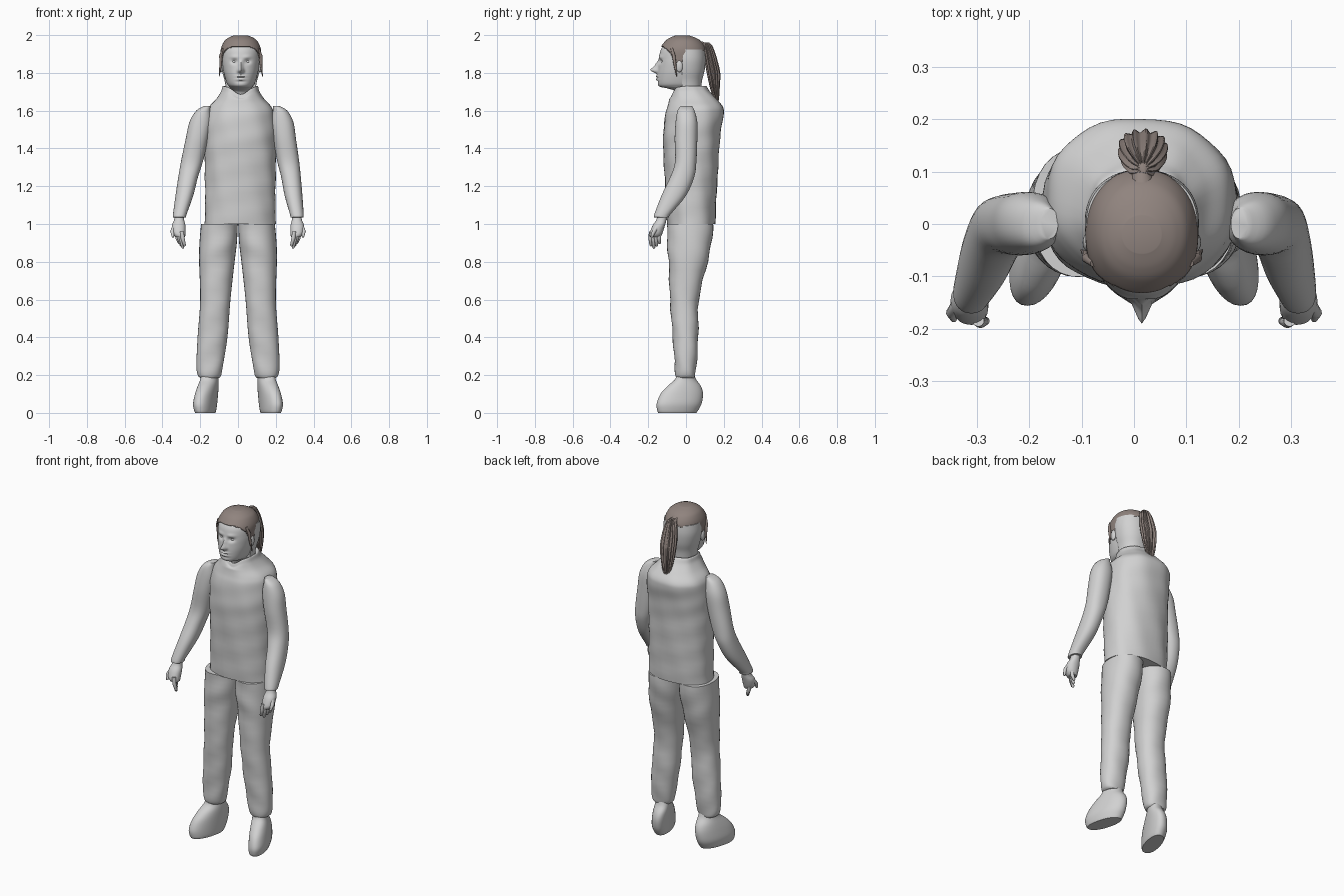
import bpy, bmesh, math
from mathutils import Vector

if "Cube" in bpy.data.objects:
    bpy.data.objects.remove(bpy.data.objects["Cube"])

MID = 0.015  # body axis


def material(name, rgb):
    m = bpy.data.materials.new(name)
    m.use_nodes = True
    m.diffuse_color = (*rgb, 1)
    bsdf = next(n for n in m.node_tree.nodes if n.type == 'BSDF_PRINCIPLED')
    bsdf.inputs["Base Color"].default_value = (*rgb, 1)
    bsdf.inputs["Roughness"].default_value = 0.8
    return m


GREY = material("plain grey", (0.64, 0.64, 0.64))
BROWN = material("hair brown", (0.28, 0.23, 0.21))


def finish(obj, mat, angle=0.9):
    obj.data.materials.append(mat)
    bpy.ops.object.select_all(action='DESELECT')
    obj.select_set(True)
    bpy.context.view_layer.objects.active = obj
    bpy.ops.object.shade_smooth_by_angle(angle=angle)
    return obj


def spline(rows, steps):
    """Catmull-Rom interpolation of section rows."""
    rows = [rows[0]] + list(rows) + [rows[-1]]
    out = []
    for a, b, c, d in zip(rows, rows[1:], rows[2:], rows[3:]):
        for i in range(steps):
            t = i / steps
            out.append([q + t * (r - p + t * (2 * p - 5 * q + 4 * r - s + t * (3 * (q - r) + s - p))) / 2
                        for p, q, r, s in zip(a, b, c, d)])
    return out + [list(rows[-1])]


def loft(name, rows, mat, n=32, steps=4, power=2.2, side=1, tweak=None, keep=None):
    """Skin over sections given as (z, centre x, half width, front y, back y)."""
    bm = bmesh.new()
    rings = []
    for z, cx, rx, yf, yb in spline(rows, steps):
        ring = []
        for i in range(n):
            a = 2 * math.pi * i / n
            c, s = math.cos(a), math.sin(a)
            x = cx + rx * math.copysign(abs(c) ** (2 / power), c)
            y = (yf + yb) / 2 + (yb - yf) / 2 * math.copysign(abs(s) ** (2 / power), s)
            p = Vector((x * side, y, z))
            ring.append(bm.verts.new(tweak(p, a) if tweak else p))
        rings.append(ring)
    for lo, hi in zip(rings, rings[1:]):
        for i in range(n):
            j = (i + 1) % n
            bm.faces.new((lo[i], lo[j], hi[j], hi[i]))
    bm.faces.new(rings[0])
    bm.faces.new(rings[-1])
    if keep:
        bad = [f for f in bm.faces if not keep(f.calc_center_median())]
        bmesh.ops.delete(bm, geom=bad, context='FACES')
    bmesh.ops.recalc_face_normals(bm, faces=bm.faces)
    me = bpy.data.meshes.new(name)
    bm.to_mesh(me)
    bm.free()
    obj = bpy.data.objects.new(name, me)
    bpy.context.collection.objects.link(obj)
    return finish(obj, mat)


def ball(name, loc, size, mat):
    bpy.ops.mesh.primitive_uv_sphere_add(segments=20, ring_count=12, location=loc)
    o = bpy.context.object
    o.name = name
    o.scale = size
    return finish(o, mat)


def tube(name, points, radii, mat):
    cu = bpy.data.curves.new(name, 'CURVE')
    cu.dimensions = '3D'
    cu.bevel_depth = 1
    cu.bevel_resolution = 3
    cu.use_fill_caps = True
    sp = cu.splines.new('POLY')
    sp.points.add(len(points) - 1)
    for p, co, r in zip(sp.points, points, radii):
        p.co = (*co, 1)
        p.radius = r
        
    o = bpy.data.objects.new(name, cu)
    bpy.context.collection.objects.link(o)
    bpy.ops.object.select_all(action='DESELECT')
    o.select_set(True)
    bpy.context.view_layer.objects.active = o
    bpy.ops.object.convert(target='MESH')
    return finish(bpy.context.object, mat)


def bump(u, v):
    return math.exp(-u * u - v * v)


# Jacket: soft wrinkles, neckline dipping at the front
def jacket_shape(p, a):
    w = 0.003 * math.sin(31 * p.z + 3 * a) * math.sin(17 * p.z - 5 * a)
    p.x += w * math.cos(a)
    p.y += w * math.sin(a)
    if p.z > 1.66 and p.y < 0:
        p.z -= 0.045 * bump((p.x - MID) / 0.05, 0) * min(1, (p.z - 1.66) / 0.05)
    return p


loft("jacket", [(z, MID - 0.003, *r) for z, *r in (
    (1, .188, -.1, .155), (1.2, .187, -.11, .165), (1.4, .187, -.12, .175),
    (1.5, .185, -.12, .187), (1.58, .18, -.11, .2), (1.62, .165, -.1, .197),
    (1.66, .128, -.09, .165), (1.7, .103, -.08, .125), (1.73, .092, -.07, .105),
    (1.72, .078, -.06, .088), (1.67, .06, -.04, .07))], GREY, n=48, steps=6,
    power=2.25, tweak=jacket_shape)


# Limbs, mirrored
def wrinkle(p, a):
    p.y += 0.003 * math.sin(38 * p.z + 2 * a)
    return p


def arm_shift(p, a):
    p.x += 0.02 * max(0, min(1, (p.z - 1) / 0.6))
    return p


def toe_out(p, a):
    p.x -= math.copysign(0.25, p.x) * p.y
    return p


for side, word in ((1, "left"), (-1, "right")):
    loft(word + "_trouser_leg", [
        (.185, .15, .05, -.048, .045), (.2, .151, .062, -.054, .05), (.25, .15, .07, -.06, .055),
        (.4, .135, .079, -.07, .065), (.6, .12, .08, -.085, .068), (.8, .112, .094, -.092, .115),
        (.9, .105, .099, -.1, .135), (1, .098, .097, -.1, .145)],
        GREY, side=side, tweak=wrinkle)
    loft(word + "_shoe", [
        (0, .162, .046, -.147, .055), (.015, .163, .051, -.153, .065), (.05, .165, .055, -.155, .083),
        (.1, .161, .053, -.135, .09), (.14, .156, .05, -.1, .08), (.175, .151, .046, -.06, .055),
        (.2, .15, .044, -.05, .045)], GREY, side=side, tweak=toe_out)
    loft(word + "_sleeve", [
        (1.035, .311, .034, -.168, -.088), (1.05, .31, .036, -.168, -.083), (1.15, .289, .047, -.13, 0),
        (1.25, .272, .052, -.083, .044), (1.33, .255, .058, -.058, .055), (1.45, .232, .06, -.06, .06),
        (1.54, .216, .059, -.055, .06), (1.6, .203, .038, -.045, .045), (1.625, .182, .017, -.028, .03)],
        GREY, side=side, tweak=arm_shift)
    # Hand
    loft(word + "_palm", [
        (.93, .305, .025, -.19, -.135), (.95, .312, .034, -.192, -.125), (.99, .314, .036, -.178, -.112),
        (1.02, .312, .027, -.158, -.104), (1.05, .31, .025, -.15, -.1)], GREY, n=20, side=side)
    for i, finger in enumerate(("index", "middle", "ring", "little")):
        x, y = .293 + .009 * i, -.185 + .015 * i
        drop = .07 - .012 * abs(i - 1)
        tube(f"{word}_{finger}_finger",
             [(side * (x + .004), y, .96), (side * x, y - .003, .925),
              (side * (x - .01), y, .945 - drop), (side * (x - .012), y, .94 - drop)],
             (.011, .011, .008, .003), GREY)
    tube(word + "_thumb", [(side * .335, -.15, .99), (side * .348, -.17, .96), (side * .344, -.182, .93)],
         (.012, .011, .006), GREY)


# Head with modelled face
def face_shape(p, a):
    if p.y < -0.06:
        d, z = p.x - MID, p.z
        e = abs(d)
        p.y -= .036 * bump(d / .012, (z - 1.815) / .015) + .016 * bump(d / .01, (z - 1.84) / .022)
        p.y -= .008 * bump((e - .012) / .007, (z - 1.81) / .009)
        p.y += .013 * bump((e - .034) / .017, (z - 1.86) / .012)
        p.y -= .005 * bump((e - .034) / .022, (z - 1.884) / .009)
        p.y -= .009 * bump(d / .022, (z - 1.78) / .006) + .009 * bump(d / .02, (z - 1.766) / .006)
        p.y += .006 * bump(d / .025, (z - 1.773) / .003) + .004 * bump(d / .025, (z - 1.753) / .006)
    return p


HEAD = [(z, MID, *r) for z, *r in (
    (1.65, .06, -.04, .07), (1.7, .06, -.055, .075), (1.717, .056, -.095, .075),
    (1.727, .062, -.138, .077), (1.745, .074, -.15, .08), (1.79, .088, -.151, .085),
    (1.83, .096, -.148, .092), (1.87, .1, -.144, .098), (1.92, .099, -.134, .098),
    (1.96, .082, -.106, .075), (1.98, .059, -.08, .045), (1.992, .03, -.05, .01))]
loft("head", HEAD, GREY, n=96, steps=9, power=2.1, tweak=face_shape)


# Back of the head and nape, flat at its front edge
def clamp_front(p, a):
    p.y = max(p.y, -.02)
    return p


loft("head_back", [(z, MID, *r) for z, *r in (
    (1.71, .078, -.08, .08), (1.76, .086, -.09, .085), (1.81, .1, -.1, .098),
    (1.87, .109, -.1, .104), (1.925, .106, -.1, .1))], GREY, n=48, tweak=clamp_front)

for s, word in ((1, "left"), (-1, "right")):
    ball(word + "_eye", (MID + s * .034, -.117, 1.859), (.014, .013, .01), GREY)
    ball(word + "_ear", (MID + s * .102, -.035, 1.835), (.011, .018, .032), GREY)
    # Loose side lock
    tube(word + "_side_lock", [(MID + s * x, y, z) for x, y, z in (
        (.092, -.075, 1.93), (.106, -.065, 1.89), (.107, -.058, 1.84), (.115, -.05, 1.78))],
        (.007, .009, .007, .002), BROWN)

# Hair cap, trimmed along the hairline
HAIRLINE = ((-.2, 1.95), (-.12, 1.94), (-.09, 1.915), (-.06, 1.87), (-.035, 1.835), (0, 1.89), (.05, 1.915), (.2, 1.925))


def above_hairline(p):
    for (a, u), (b, v) in zip(HAIRLINE, HAIRLINE[1:]):
        if a <= p.y < b:
            return p.z > u + (v - u) * (p.y - a) / (b - a)


cap = loft("hair_cap", [(z + .006, x, w + .007, f - .006, b + .006) for z, x, w, f, b in HEAD],
           BROWN, n=96, steps=9, power=2.1, keep=above_hairline)
mod = cap.modifiers.new("thickness", 'SOLIDIFY')
mod.thickness = .006
mod.offset = -1


# Ponytail with strand ridges
def strands(p, a):
    p.x += .004 * math.sin(14 * a) * math.cos(a)
    p.y += .004 * math.sin(14 * a) * math.sin(a)
    return p


loft("ponytail", [(z, MID + .002, *r) for z, *r in (
    (1.64, .006, .155, .168), (1.67, .022, .145, .172), (1.73, .036, .128, .176),
    (1.8, .044, .113, .178), (1.86, .043, .102, .165), (1.91, .036, .095, .15),
    (1.945, .024, .088, .135), (1.962, .01, .095, .118))], BROWN, n=84, steps=5, tweak=strands)
tube("hair_tie", [(MID, .06, 1.945), (MID, .09, 1.945), (MID, .115, 1.935)], (.03, .02, .016), BROWN)
